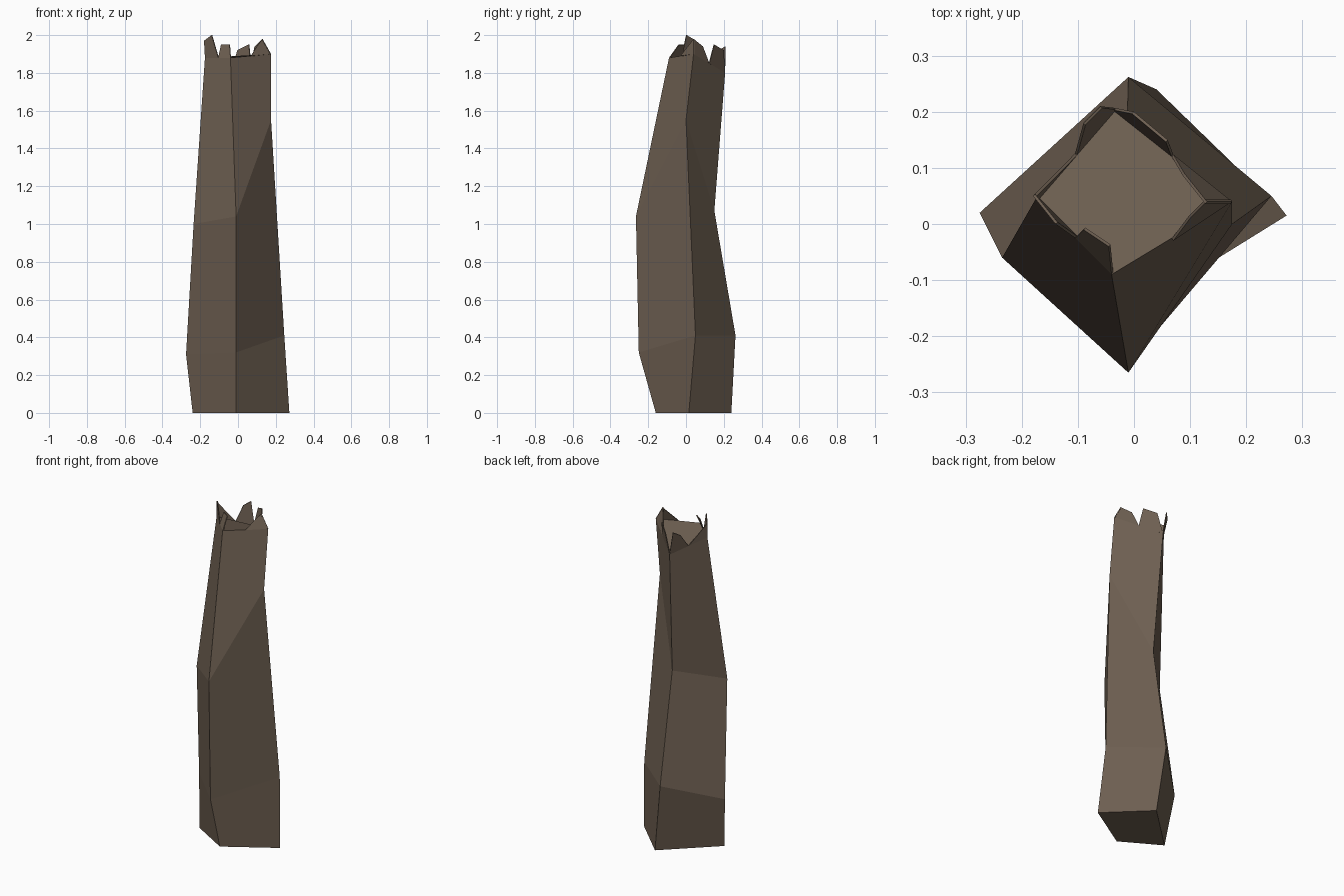
import bpy

if "Cube" in bpy.data.objects:
    bpy.data.objects.remove(bpy.data.objects["Cube"])

bark = bpy.data.materials.new("brown_bark")
bark.diffuse_color = (0.155, 0.115, 0.083, 1)
bark.use_nodes = True
bark.node_tree.nodes["Principled BSDF"].inputs["Base Color"].default_value = bark.diffuse_color


def make_object(name, verts, faces):
    mesh = bpy.data.meshes.new(name)
    mesh.from_pydata(verts, [], faces)
    mesh.materials.append(bark)
    obj = bpy.data.objects.new(name, mesh)
    bpy.context.collection.objects.link(obj)
    return obj


# Trunk: four corner lines (left, front, right, back), each from ground to break
left = [(-.24, -.025, 0), (-.275, .02, .31), (-.235, -.06, 1.0), (-.175, .045, 1.88)]
front = [(-.01, -.16, 0), (-.01, -.25, .32), (-.01, -.265, 1.04), (-.04, -.09, 1.88)]
right = [(.272, .015, 0), (.245, .05, .41), (.175, 0, 1.55), (.175, .04, 1.9)]
back = [(.04, .24, 0), (-.01, .262, .41), (-.013, .15, 1.07), (-.035, .207, 1.8)]
corners = [left, front, right, back]
verts = [c[level] for level in range(4) for c in corners]
faces = [(3, 2, 1, 0), (12, 13, 14, 15)]
for level in range(3):
    a = level * 4
    for i in range(4):
        j = (i + 1) % 4
        faces.append((a + i, a + j, a + 4 + j, a + 4 + i))
make_object("trunk", verts, faces)

# Splinters: jagged sheets standing on each half of the broken rim
L, F, R, B = (c[3] for c in corners)
mid_lf = (-.105, -.025, 1.88)
mid_fr = (.07, -.03, 1.89)
mid_rb = (.07, .124, 1.85)
mid_bl = (-.105, .126, 1.84)
left_tip = (-.18, .05, 1.97)
right_tip = (.13, .04, 1.98)
splinters = [
    [L, mid_lf, (-.14, 0, 2.0), left_tip],
    [mid_lf, F, (-.045, -.04, 1.95), (-.09, -.01, 1.95)],
    [mid_fr, R, right_tip, (.1, .01, 1.94)],
    [R, mid_rb, (.09, .09, 1.94), right_tip],
    [mid_rb, B, (0, .2, 1.92), (.06, .15, 1.95)],
    [B, mid_bl, (-.09, .18, 1.92), (-.06, .21, 1.94)],
    [mid_bl, L, left_tip, (-.14, .09, 1.9)],
]
points, sheets = [], []
for s in splinters:
    sheets.append(tuple(range(len(points), len(points) + 4)))
    points += s
jagged = make_object("broken_splinters", points, sheets)
thick = jagged.modifiers.new("thickness", 'SOLIDIFY')
thick.thickness = 0.005
thick.offset = -1
